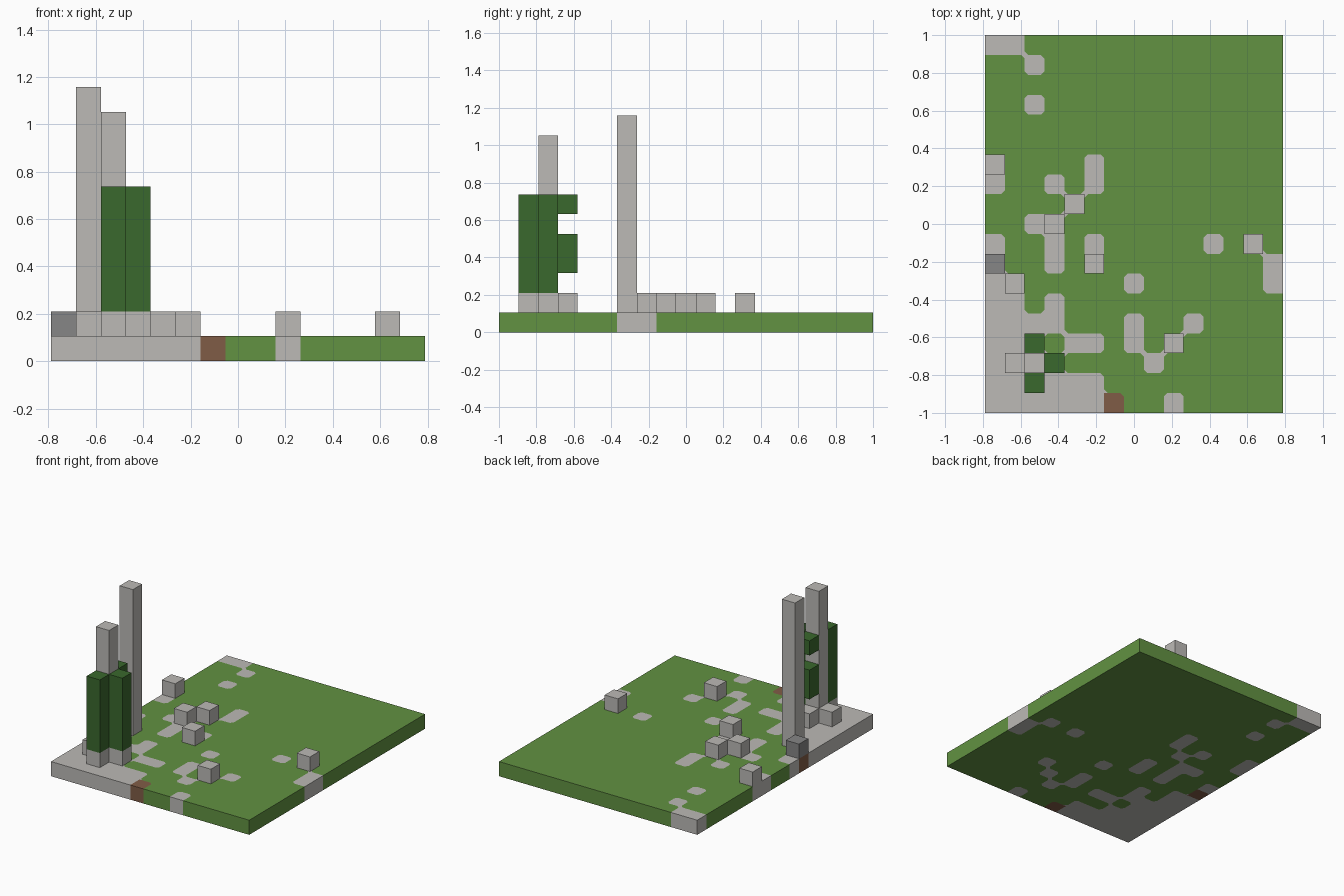
import bpy
import bmesh
from mathutils import Vector

cube = bpy.data.objects.get("Cube")
if cube:
    bpy.data.objects.remove(cube, do_unlink=True)

# Ground plan, front row first: s = stone, b = earth, . = grass
PLAN = [
    "ssssssb..s.....",
    "ssssss.........",
    "ssss....s......",
    "sss.ss.s.s.....",
    "ssss...s..s....",
    "ss.s...........",
    "ss.....s......s",
    "b..s.s........s",
    "s..s.s.....s.s.",
    "..ss...........",
    "....s..........",
    "s..s.s.........",
    "s....s.........",
    "...............",
    "...............",
    "..s............",
    "...............",
    "..s............",
    "ss.............",
]
COLS, ROWS = len(PLAN[0]), len(PLAN)
S = 2 / ROWS          # size of one block
CUT = 0.18            # rounding of the patch corners, in blocks


def material(name, color):
    m = bpy.data.materials.new(name)
    m.use_nodes = True
    m.diffuse_color = (*color, 1)
    m.node_tree.nodes["Principled BSDF"].inputs["Base Color"].default_value = (*color, 1)
    return m


grass = material("grass green", (0.122, 0.287, 0.054))
stone = material("stone grey", (0.503, 0.491, 0.468))
earth = material("earth brown", (0.216, 0.107, 0.061))
dark_stone = material("dark stone", (0.238, 0.238, 0.238))
leaf = material("leaf green", (0.042, 0.138, 0.026))
INDEX = {".": 0, "s": 1, "b": 2}


def point(c, r, level):
    return Vector(((c - COLS / 2) * S, (r - ROWS / 2) * S, level * S))


def finish(bm, name, mats):
    bmesh.ops.remove_doubles(bm, verts=bm.verts, dist=1e-5)
    mesh = bpy.data.meshes.new(name)
    bm.to_mesh(mesh)
    bm.free()
    for m in mats:
        mesh.materials.append(m)
    bpy.context.collection.objects.link(bpy.data.objects.new(name, mesh))


def cell(c, r):
    return PLAN[r][c] if 0 <= c < COLS and 0 <= r < ROWS else None


def corner_kind(c, r, dx, dy):
    """Colour at one corner of a cell, so that patches get cut corners."""
    own = cell(c, r)
    a, b, d = cell(c + dx, r), cell(c, r + dy), cell(c + dx, r + dy)
    if None in (a, b, d):
        return own
    if own != "." and a == b == d == ".":
        return "."
    if own == "." and a != "." and b != ".":
        return "s"
    return own


# Ground slab
bm = bmesh.new()


def add_face(points, kind):
    bm.faces.new([bm.verts.new(p) for p in points]).material_index = INDEX[kind]


for r in range(ROWS):
    for c in range(COLS):
        own = cell(c, r)
        outline, triangles = [], []
        for i, (dx, dy) in enumerate([(-1, -1), (1, -1), (1, 1), (-1, 1)]):
            p = Vector((c + (dx > 0), r + (dy > 0)))
            kind = corner_kind(c, r, dx, dy)
            if kind == own:
                outline.append(p)
                continue
            along_x = p - Vector((dx * CUT, 0))
            along_y = p - Vector((0, dy * CUT))
            pair = [along_y, along_x] if i % 2 == 0 else [along_x, along_y]
            outline += pair
            triangles.append(([pair[0], p, pair[1]], kind))
        for flat, kind in [(outline, own)] + triangles:
            add_face([point(*p, 1) for p in flat], kind)
            add_face([point(*p, 0) for p in reversed(flat)], kind)
        # Outer walls of the slab
        ring = [(c, r), (c + 1, r), (c + 1, r + 1), (c, r + 1)]
        for i, (dx, dy) in enumerate([(0, -1), (1, 0), (0, 1), (-1, 0)]):
            if cell(c + dx, r + dy) is None:
                p, q = ring[i], ring[(i + 1) % 4]
                add_face([point(*p, 0), point(*q, 0), point(*q, 1), point(*p, 1)], own)
finish(bm, "ground_slab", [grass, stone, earth])


# Blocks and pillars standing on the slab
def block(name, c, r, low, high, mat):
    b = bmesh.new()
    bmesh.ops.create_cube(b, size=1)
    middle = point(c + 0.5, r + 0.5, (low + high) / 2)
    for v in b.verts:
        v.co = Vector((v.co.x * S, v.co.y * S, v.co.z * S * (high - low))) + middle
    finish(b, name, [mat])


block("tall_pillar", 1, 6, 1, 11, stone)
block("tree_trunk", 2, 2, 1, 10, stone)
for c, r in [(1, 2), (2, 1), (3, 2), (2, 3)]:
    block("trunk_root", c, r, 1, 2, stone)
for c, r in [(9, 3), (5, 7), (13, 8), (3, 9), (4, 10), (0, 12)]:
    block("loose_stone", c, r, 1, 2, stone)
block("dark_block", 0, 7, 1, 2, dark_stone)

# Foliage around the trunk
block("front_foliage", 2, 1, 2, 7, leaf)
block("side_foliage", 3, 2, 2, 7, leaf)
block("back_foliage_lower", 2, 3, 3, 5, leaf)
block("back_foliage_upper", 2, 3, 6, 7, leaf)
